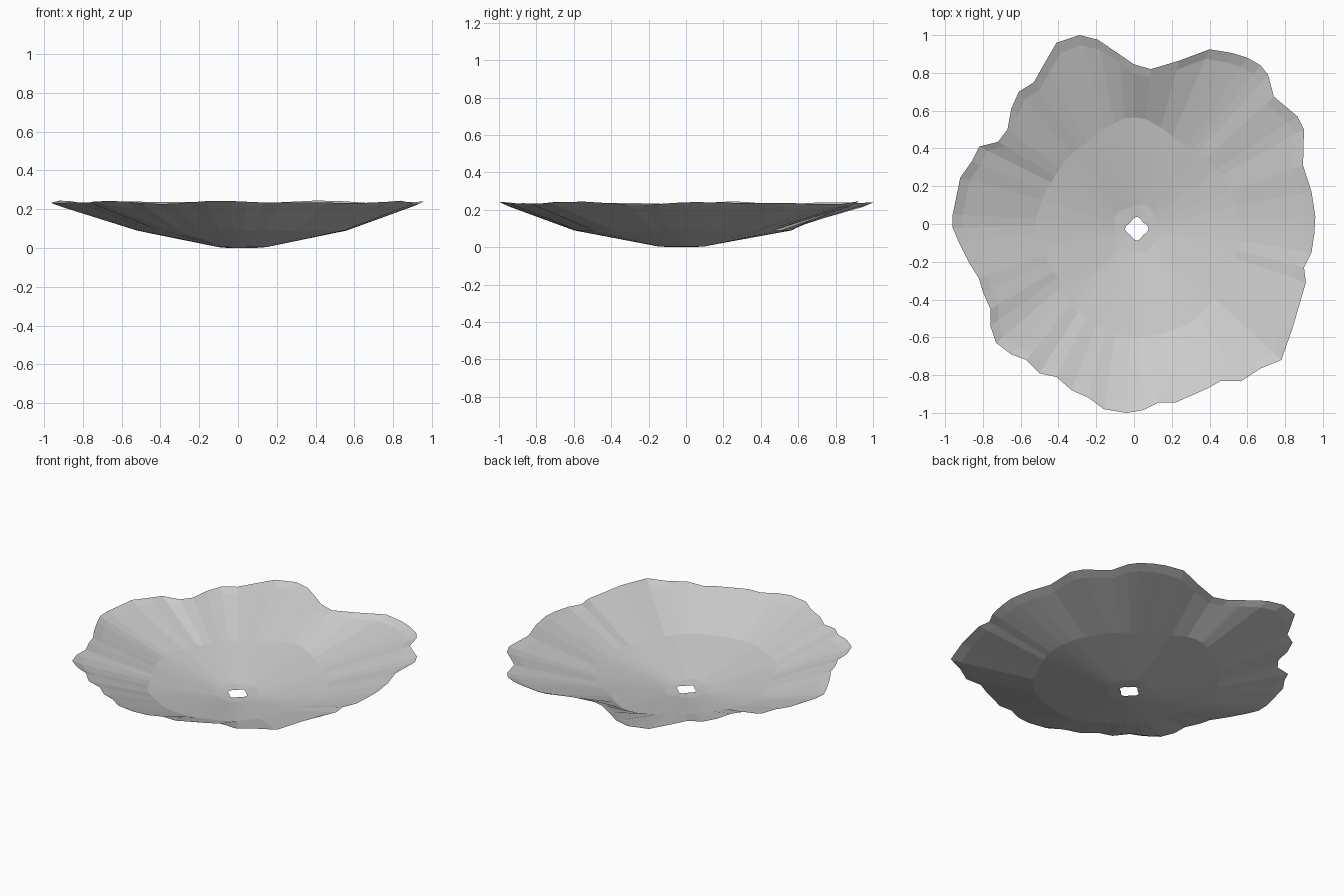
import bpy
import bmesh
from math import atan2, cos, pi, sin, tau

cube = bpy.data.objects.get("Cube")
if cube:
    bpy.data.objects.remove(cube, do_unlink=True)

# Ragged rim outline, in hundredths of a unit
OUTLINE = [
    (96, 4), (94, 17), (89.5, 31), (90, 50), (86.5, 57), (74, 67.5), (71, 79), (67, 84),
    (60, 88), (52, 90.5), (40, 92.5), (24, 86.5), (9, 82), (0, 84.5), (-8, 90), (-19, 97.5),
    (-29, 100), (-41, 96), (-48, 84), (-53, 75), (-61, 70), (-65, 61), (-67, 50), (-72, 43.5),
    (-82, 41), (-86, 33), (-92, 24.5), (-96, 5), (-96, -2), (-93, -9), (-87, -21), (-82, -29),
    (-80, -36), (-76, -45), (-76, -54), (-73, -63), (-65, -69), (-57, -72), (-50, -79),
    (-41, -81), (-33, -88), (-24, -92), (-16, -98), (-4, -100), (5, -98.5), (13, -94.5),
    (22, -94.5), (39, -87), (46, -83), (57, -83), (67, -76.5), (78, -72), (84, -55),
    (91, -31), (90, -23), (94, -15), (95.5, -5),
]
# Radius of the floor's edge, evenly spaced around the circle
FLOOR_EDGE = [0.56, 0.53, 0.50, 0.565, 0.50, 0.49, 0.52, 0.49, 0.56, 0.60, 0.60, 0.56]
HOLE_X, HOLE_Y = 0.015, -0.025


def make_material(name, value):
    material = bpy.data.materials.new(name)
    colour = (value, value, value, 1)
    material.diffuse_color = colour
    material.use_nodes = True
    shader = material.node_tree.nodes["Principled BSDF"]
    shader.inputs["Base Color"].default_value = colour
    shader.inputs["Roughness"].default_value = 0.9
    return material


def floor_radius(angle):
    """Blend smoothly between the neighbouring floor edge radii."""
    count = len(FLOOR_EDGE)
    place = (angle % tau) / tau * count
    index = int(place)
    blend = (1 - cos(pi * (place - index))) / 2
    start = FLOOR_EDGE[index % count]
    end = FLOOR_EDGE[(index + 1) % count]
    return start + (end - start) * blend


def around_hole(angle, radius, height):
    return (HOLE_X + radius * cos(angle), HOLE_Y + radius * sin(angle), height)


def cross_section(x, y):
    """Points from the rim down to the central hole along one spoke."""
    angle = atan2(y, x)
    ripple = 0.005 * sin(7 * angle) + 0.004 * cos(11 * angle)
    edge = floor_radius(angle)
    return [
        (x, y, 0.236 + ripple),
        (x * 0.945, y * 0.945, 0.214 + ripple / 2),
        (edge * cos(angle), edge * sin(angle), 0.09),
        around_hole(angle, 0.125 + 0.008 * cos(5 * angle), 0.005),
        around_hole(angle, 0.055 + 0.007 * cos(4 * angle), 0),
    ]


# Open dish: rim band, steep wall, shallow floor and flat collar round the hole
bm = bmesh.new()
spokes = []
for px, py in OUTLINE:
    points = cross_section(px / 100, py / 100)
    spokes.append([bm.verts.new(point) for point in points])

for index, spoke in enumerate(spokes):
    following = spokes[(index + 1) % len(spokes)]
    for ring in range(len(spoke) - 1):
        bm.faces.new((spoke[ring], following[ring], following[ring + 1], spoke[ring + 1]))

# The inside of the dish faces up
for face in bm.faces:
    face.normal_update()
    if face.normal.z < 0:
        face.normal_flip()

mesh = bpy.data.meshes.new("ruffled_dish")
bm.to_mesh(mesh)
bm.free()
mesh.materials.append(make_material("light grey", 0.6))
dish = bpy.data.objects.new("ruffled_dish", mesh)
bpy.context.collection.objects.link(dish)
